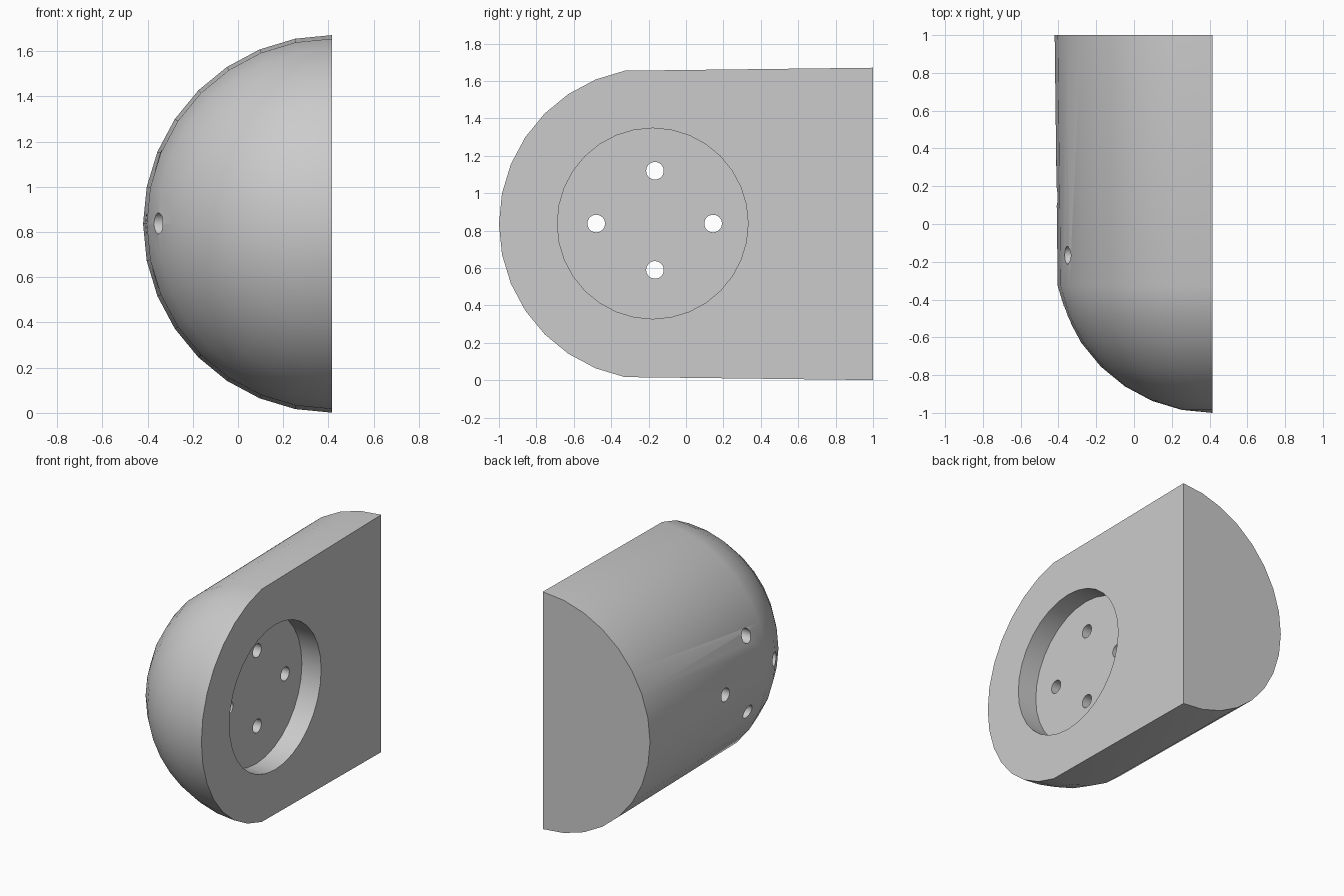
import bpy, bmesh
from math import sin, cos, pi, radians
from mathutils import Matrix, Vector

cube = bpy.data.objects.get("Cube")
if cube:
    bpy.data.objects.remove(cube)

R, FLAT_X, MID_Z, DOME_Y = 0.835, 0.415, 0.836, -0.165
STEPS = 16

grey = bpy.data.materials.new("light grey")
grey.use_nodes = True
colour = (0.6, 0.6, 0.6, 1)
grey.diffuse_color = colour
grey.node_tree.nodes["Principled BSDF"].inputs["Base Color"].default_value = colour


def finish(bm, name):
    bmesh.ops.recalc_face_normals(bm, faces=bm.faces)
    mesh = bpy.data.meshes.new(name)
    bm.to_mesh(mesh)
    bm.free()
    mesh.materials.append(grey)
    obj = bpy.data.objects.new(name, mesh)
    bpy.context.collection.objects.link(obj)
    return obj


# Half-round body: domed front, long straight rear, flat +x side
bm = bmesh.new()
profile = [(DOME_Y - R * cos(k * pi / STEPS), R * sin(k * pi / STEPS)) for k in range(1, 8)]
profile.append((1, R))
pole = bm.verts.new((FLAT_X, DOME_Y - R, MID_Z))
rings = [[bm.verts.new((FLAT_X - r * sin(j * pi / STEPS), y, MID_Z + r * cos(j * pi / STEPS)))
          for j in range(STEPS + 1)] for y, r in profile]
for j in range(STEPS):
    bm.faces.new((pole, rings[0][j], rings[0][j + 1]))
    for a, b in zip(rings, rings[1:]):
        bm.faces.new((a[j], b[j], b[j + 1], a[j + 1]))
bm.faces.new(rings[-1])
bm.faces.new([pole] + [r[0] for r in rings] + [r[-1] for r in reversed(rings)])
body = finish(bm, "body")


def cut(name, x, y, z, radius, length, sides):
    """Cut a round hole along x, centred on the given point."""
    bm = bmesh.new()
    turn = Matrix.Translation(Vector((x, y, z))) @ Matrix.Rotation(pi / 2, 4, "Y")
    bmesh.ops.create_cone(bm, cap_ends=True, segments=sides, radius1=radius,
                          radius2=radius, depth=length, matrix=turn)
    cutter = finish(bm, name)
    cutter.hide_render = True
    mod = body.modifiers.new(name, "BOOLEAN")
    mod.operation, mod.solver, mod.object = "DIFFERENCE", "EXACT", cutter
    bpy.ops.object.select_all(action="DESELECT")
    bpy.context.view_layer.objects.active = body
    body.select_set(True)
    bpy.ops.object.modifier_apply(modifier=name)
    bpy.data.objects.remove(cutter)


# Round recess in the flat side, then four through holes in its floor
cut("recess_cutter", FLAT_X, -0.178, 0.838, 0.51, 0.30, 32)
for y, z in ((-0.166, 1.12), (-0.166, 0.59), (-0.48, 0.838), (0.145, 0.838)):
    cut("hole_cutter", 0, y, z, 0.047, 2, 32)

# Smooth curved surfaces with crisp rims
body.select_set(True)
bpy.context.view_layer.objects.active = body
bpy.ops.object.shade_smooth_by_angle(angle=radians(30))
